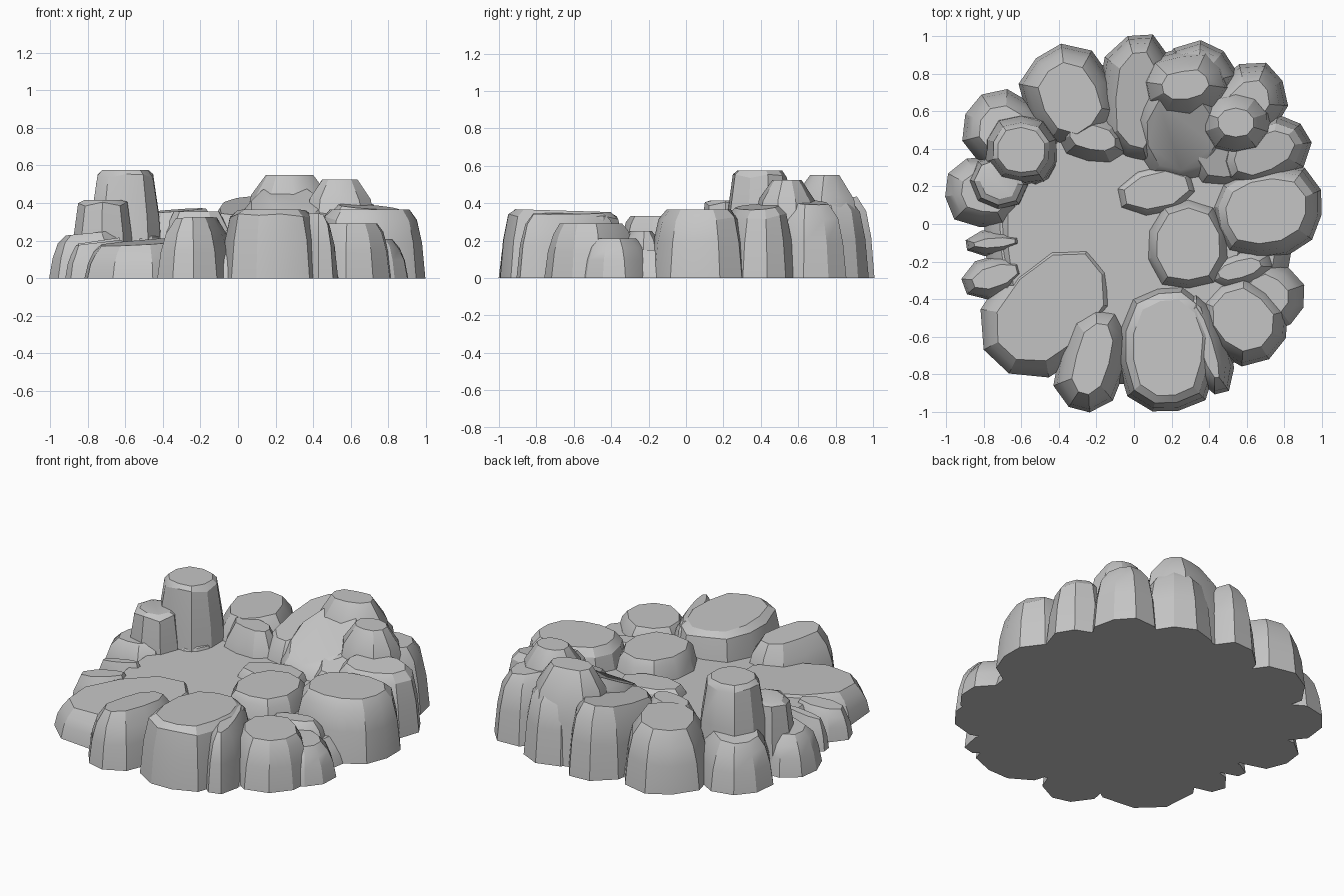
import bpy, bmesh, random
from math import cos, sin, pi, radians

cube = bpy.data.objects.get("Cube")
if cube:
    bpy.data.objects.remove(cube)

random.seed(4)
stone = bpy.data.materials.new("grey_stone")
stone.use_nodes = True
GREY = (.56, .56, .56, 1)
stone.diffuse_color = GREY
shader = stone.node_tree.nodes["Principled BSDF"]
shader.inputs["Base Color"].default_value = GREY
shader.inputs["Roughness"].default_value = .9


def rock(name, at, size, h, turn=0, tilt=(0, 0), taper=.045, crown=.04,
         drop=.05, sides=10, rough=.04):
    """Tapered boulder: rounded outline, worn shoulder, flat tilted top."""
    bm = bmesh.new()
    angle = radians(turn)
    wobble = [1 + random.uniform(-rough, rough) for _ in range(sides)]
    nick = [random.uniform(-.012, .012) for _ in range(sides)]
    profile = ((0, 0), (taper * .4, (h - drop) * .6),
               (taper, h - drop), (taper + crown, h))
    rings = []
    for level, (inset, z) in enumerate(profile):
        ring = []
        for i in range(sides):
            t = 2 * pi * (i + .5) / sides
            c, s = cos(t), sin(t)
            # Squarish ellipse, turned to the boulder's own direction
            r = wobble[i] / (abs(c) ** 2.6 + abs(s) ** 2.6) ** (1 / 2.6)
            u, v = (size[0] - inset) * r * c, (size[1] - inset) * r * s
            x = u * cos(angle) - v * sin(angle)
            y = u * sin(angle) + v * cos(angle)
            lean = (tilt[0] * x + tilt[1] * y) * z / h
            chip = nick[i] if level == 2 else 0
            ring.append(bm.verts.new((at[0] + x, at[1] + y, z + lean + chip)))
        rings.append(ring)
    for low, high in zip(rings, rings[1:]):
        for i in range(sides):
            j = (i + 1) % sides
            bm.faces.new((low[i], low[j], high[j], high[i]))
    bm.faces.new(rings[0][::-1])
    bm.faces.new(rings[-1])
    bmesh.ops.recalc_face_normals(bm, faces=bm.faces)
    mesh = bpy.data.meshes.new(name)
    bm.to_mesh(mesh)
    bm.free()
    mesh.materials.append(stone)
    obj = bpy.data.objects.new(name, mesh)
    bpy.context.collection.objects.link(obj)
    bpy.ops.object.select_all(action="DESELECT")
    obj.select_set(True)
    bpy.context.view_layer.objects.active = obj
    bpy.ops.object.shade_smooth_by_angle(angle=radians(28))


# Foundation and the open floor with its low front lobe
rock("foundation", (.02, 0), (.82, .85), .15, sides=22, rough=.01)
rock("floor", (-.06, -.02), (.7, .7), .205, sides=18, tilt=(.03, .03), rough=.02)
rock("floor_lobe", (-.45, -.45), (.42, .3), .195, turn=225, tilt=(.05, .05), drop=.05)

# Low stones on the right edge
rock("edge_stone_back", (-.74, -.1), (.16, .07), .2, turn=5, sides=8,
     tilt=(.15, 0), taper=.025, crown=.02)
rock("edge_stone_front", (-.74, -.28), (.18, .11), .19, turn=18, sides=8,
     tilt=(.12, 0), taper=.03, crown=.025)

# Short pillar standing on a ledge
rock("short_pillar_ledge", (-.79, .17), (.21, .19), .24, turn=-10, tilt=(.1, 0))
rock("short_pillar", (-.72, .22), (.16, .15), .415, taper=.035, crown=.03,
     drop=.02, sides=8, turn=-25)

# Tall pillar standing on a ledge
rock("tall_pillar_ledge", (-.68, .49), (.23, .21), .3, turn=-40, tilt=(.1, -.1),
     drop=.07)
rock("tall_pillar", (-.6, .39), (.205, .2), .575, taper=.055, crown=.025, drop=.03)
rock("tall_pillar_foot", (-.53, .33), (.15, .16), .27, turn=-30, drop=.06, crown=.06)

# Front wall of boulders
rock("front_left_boulder", (-.22, -.72), (.29, .185), .32, turn=75,
     tilt=(.05, -.03), drop=.08, crown=.05)
rock("front_big_boulder", (.18, -.66), (.34, .265), .36, turn=88,
     tilt=(0, -.03), drop=.03, sides=12)
rock("front_sliver", (.38, -.63), (.28, .12), .345, turn=-72, tilt=(-.1, -.02))
rock("front_round_boulder", (.58, -.51), (.24, .22), .29, turn=-40, crown=.03)
rock("front_low_boulder", (.71, -.38), (.2, .18), .21, turn=-35)

# Side boulders
rock("side_boulder", (.7, .07), (.3, .25), .365, turn=8, sides=12)
rock("side_rear_boulder", (.69, .38), (.25, .18), .38, turn=25, tilt=(-.1, .1))

# Stepped stones in the middle
rock("middle_boulder", (.29, -.11), (.24, .26), .33, crown=.025, drop=.04)
rock("middle_step", (.12, .18), (.24, .16), .265, turn=12, crown=.025, drop=.03, sides=8)
rock("middle_gap_fill", (.56, -.24), (.2, .13), .25, turn=15)

# High rear wall, sloping down into the bowl
rock("rear_corner_boulder", (.59, .62), (.25, .2), .41, turn=50,
     tilt=(-.12, -.05), drop=.08, crown=.05)
rock("rear_corner_knob", (.54, .54), (.21, .19), .525, drop=.11, crown=.07)
rock("rear_peak_boulder", (.32, .71), (.26, .21), .42, turn=68, drop=.07, crown=.05)
rock("rear_peak", (.27, .74), (.25, .2), .55, turn=10, drop=.12, crown=.08)
rock("rear_middle_boulder", (.02, .66), (.35, .21), .385, turn=88,
     tilt=(.1, .18), drop=.07, crown=.05)
rock("rear_left_boulder", (-.34, .67), (.28, .24), .36, turn=115,
     tilt=(.08, .03), drop=.08, crown=.05)
rock("inner_mound", (-.22, .46), (.22, .16), .355, turn=-12, drop=.1, crown=.05)
rock("inner_slope", (.25, .48), (.28, .29), .39, tilt=(.05, .5), drop=.06, crown=.05)
rock("inner_gap_fill", (.48, .38), (.22, .22), .34, tilt=(0, .3), drop=.06)
